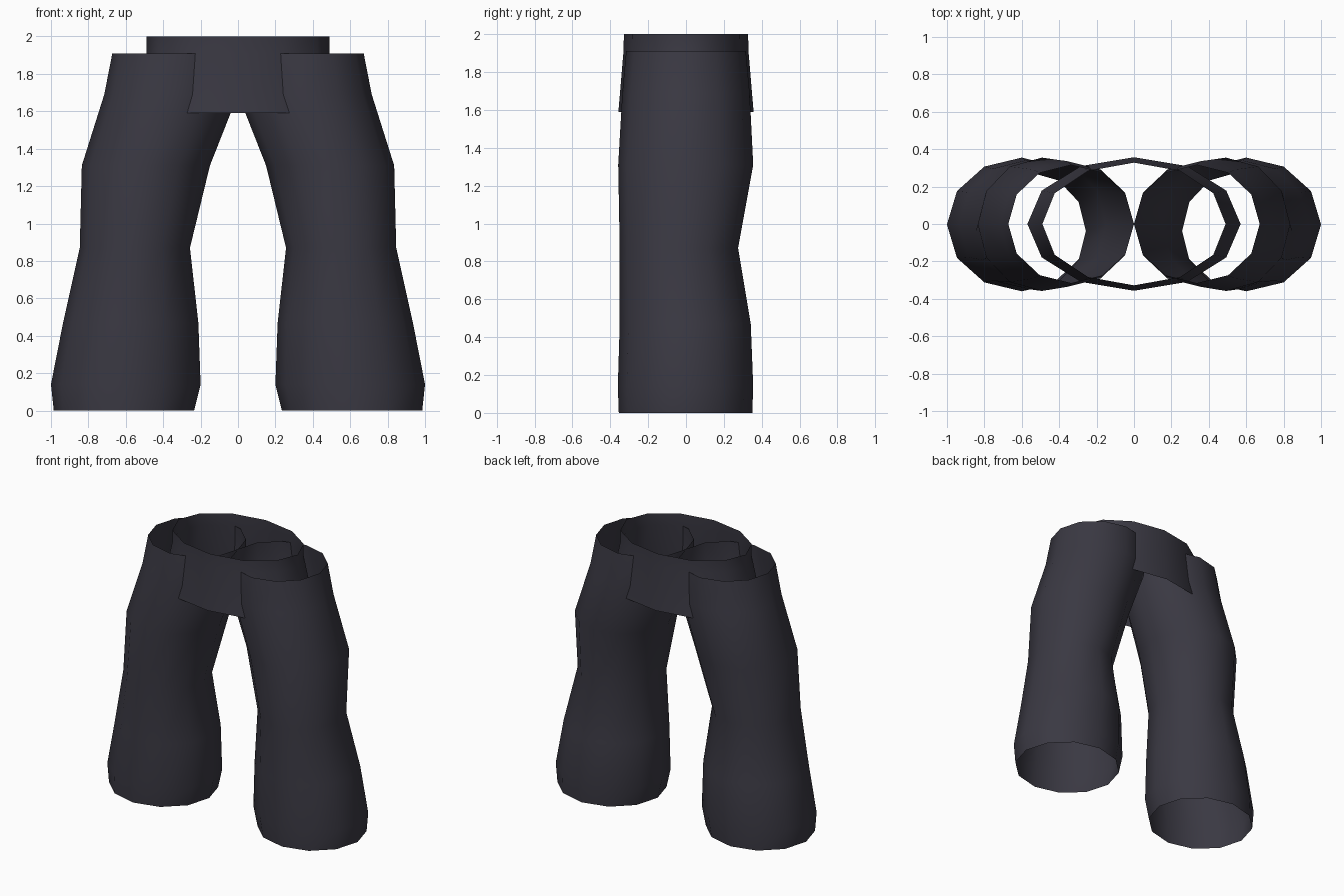
import bpy, bmesh, math

if "Cube" in bpy.data.objects:
    bpy.data.objects.remove(bpy.data.objects["Cube"])

SIDES = 12

cloth = bpy.data.materials.new("dark_slate_cloth")
cloth.diffuse_color = (0.042, 0.040, 0.055, 1)
cloth.use_nodes = True
cloth.node_tree.nodes["Principled BSDF"].inputs["Base Color"].default_value = cloth.diffuse_color


def tube(name, rings):
    """Open cloth tube through elliptical rings (z, x_min, x_max, y_min, y_max)."""
    bm = bmesh.new()
    loops = []
    for z, x0, x1, y0, y1 in rings:
        cx, rx, cy, ry = (x0 + x1) / 2, (x1 - x0) / 2, (y0 + y1) / 2, (y1 - y0) / 2
        loops.append([bm.verts.new((cx + rx * math.cos(2 * math.pi * i / SIDES),
                                    cy + ry * math.sin(2 * math.pi * i / SIDES), z))
                      for i in range(SIDES)])
    for a, b in zip(loops, loops[1:]):
        for i in range(SIDES):
            j = (i + 1) % SIDES
            bm.faces.new((a[i], a[j], b[j], b[i])).smooth = True
    mesh = bpy.data.meshes.new(name)
    bm.to_mesh(mesh)
    bm.free()
    mesh.materials.append(cloth)
    obj = bpy.data.objects.new(name, mesh)
    bpy.context.collection.objects.link(obj)
    return obj


# Trouser leg from hem to hip, narrowing behind the knee
leg = [
    (0.00, 0.235, 0.985, -0.355, 0.350),
    (0.14, 0.200, 1.000, -0.360, 0.355),
    (0.47, 0.212, 0.935, -0.350, 0.342),
    (0.87, 0.257, 0.846, -0.350, 0.275),
    (1.31, 0.150, 0.835, -0.358, 0.355),
    (1.69, 0.000, 0.715, -0.336, 0.336),
    (1.91, 0.000, 0.672, -0.316, 0.316),
]
tube("right_leg", leg)
tube("left_leg", [(z, -x1, -x0, y0, y1) for z, x0, x1, y0, y1 in leg])

# Waistband flaring out towards the hips
tube("waistband", [
    (1.59, -0.570, 0.570, -0.357, 0.357),
    (1.91, -0.490, 0.490, -0.330, 0.330),
    (2.00, -0.490, 0.490, -0.328, 0.328),
])
